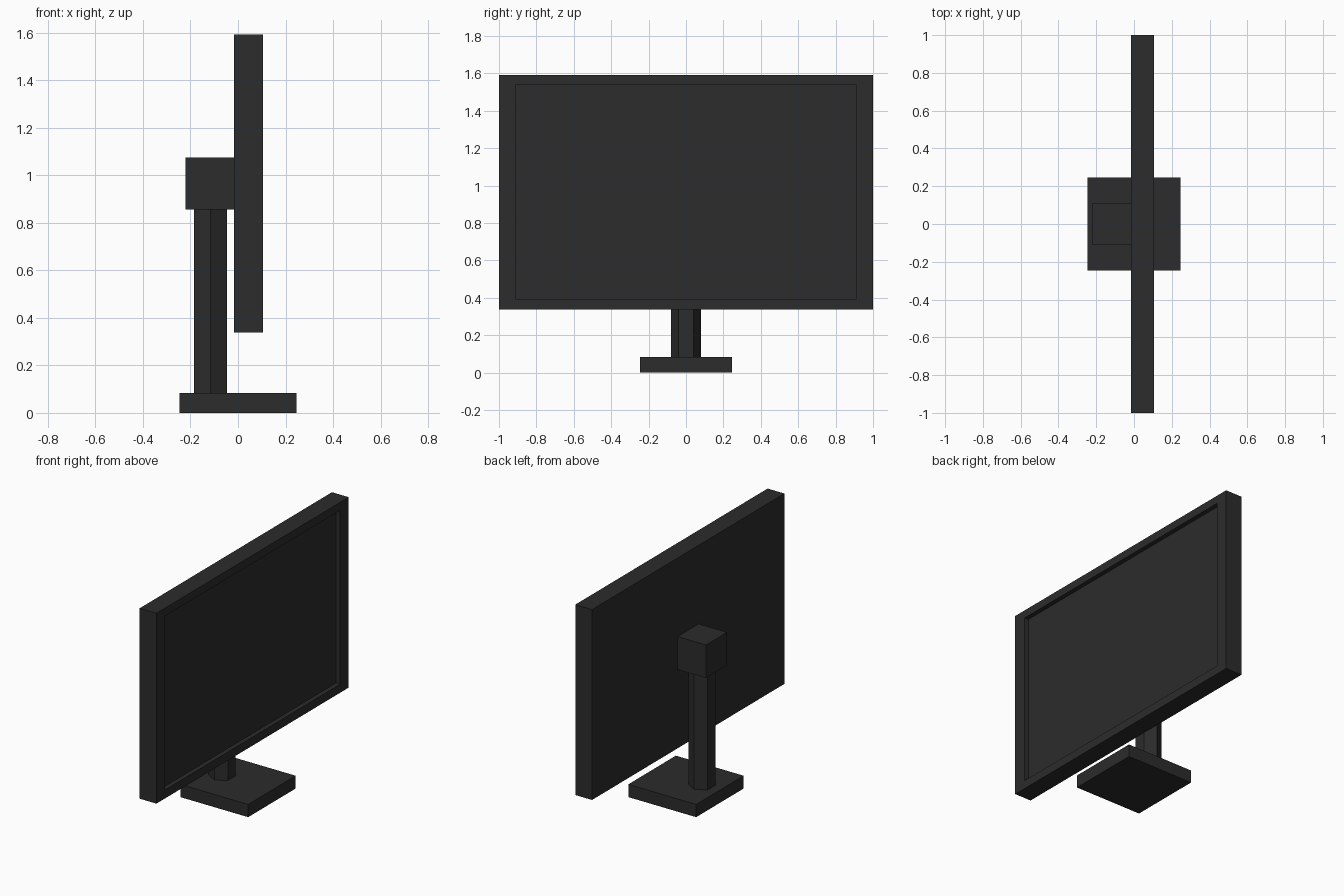
import bpy, bmesh, math
from mathutils import Matrix, Vector

if "Cube" in bpy.data.objects:
    bpy.data.objects.remove(bpy.data.objects["Cube"])

dark = bpy.data.materials.new("dark_plastic")
dark.diffuse_color = (0.025, 0.025, 0.025, 1)
dark.use_nodes = True
dark.node_tree.nodes["Principled BSDF"].inputs["Base Color"].default_value = dark.diffuse_color


def finish(bm, name):
    bmesh.ops.recalc_face_normals(bm, faces=bm.faces)
    mesh = bpy.data.meshes.new(name)
    bm.to_mesh(mesh)
    bm.free()
    mesh.materials.append(dark)
    obj = bpy.data.objects.new(name, mesh)
    bpy.context.collection.objects.link(obj)
    return obj


def box(lo, hi):
    lo, hi = Vector(lo), Vector(hi)
    bm = bmesh.new()
    bmesh.ops.create_cube(bm, size=1, matrix=Matrix.Translation((lo + hi) / 2)
                          @ Matrix.Diagonal((*(hi - lo), 1)))
    return bm


# Foot plate and the block that holds the panel
finish(box((-0.247, -0.247, 0), (0.247, 0.247, 0.084)), "base")
finish(box((-0.222, -0.109, 0.857), (-0.016, 0.109, 1.074)), "mount_block")

# Six-sided pole with corners pointing along y
z0, z1 = 0.084, 0.857
bm = bmesh.new()
bmesh.ops.create_cone(bm, cap_ends=True, segments=6, radius1=0.081, radius2=0.081, depth=z1 - z0)
tip = max(bm.verts, key=lambda v: v.co.y).co
turn = math.pi / 2 - math.atan2(tip.y, tip.x)
bm.transform(Matrix.Translation((-0.116, 0, (z0 + z1) / 2)) @ Matrix.Rotation(turn, 4, 'Z'))
finish(bm, "pole")

# Panel with a recessed screen on its +x face
y_in, z_lo, z_hi, depth = 0.911, 0.395, 1.539, 0.03
bm = box((-0.016, -1, 0.339), (0.106, 1, 1.592))
bm.normal_update()
front = max(bm.faces, key=lambda f: f.normal.x)
bmesh.ops.inset_individual(bm, faces=[front], thickness=0.05)
for v in front.verts:
    v.co.y = math.copysign(y_in, v.co.y)
    v.co.z = z_hi if v.co.z > 0.9 else z_lo
screen = bmesh.ops.extrude_discrete_faces(bm, faces=[front])["faces"][0]
bmesh.ops.translate(bm, verts=screen.verts, vec=(-depth, 0, 0))
finish(bm, "display_panel")
